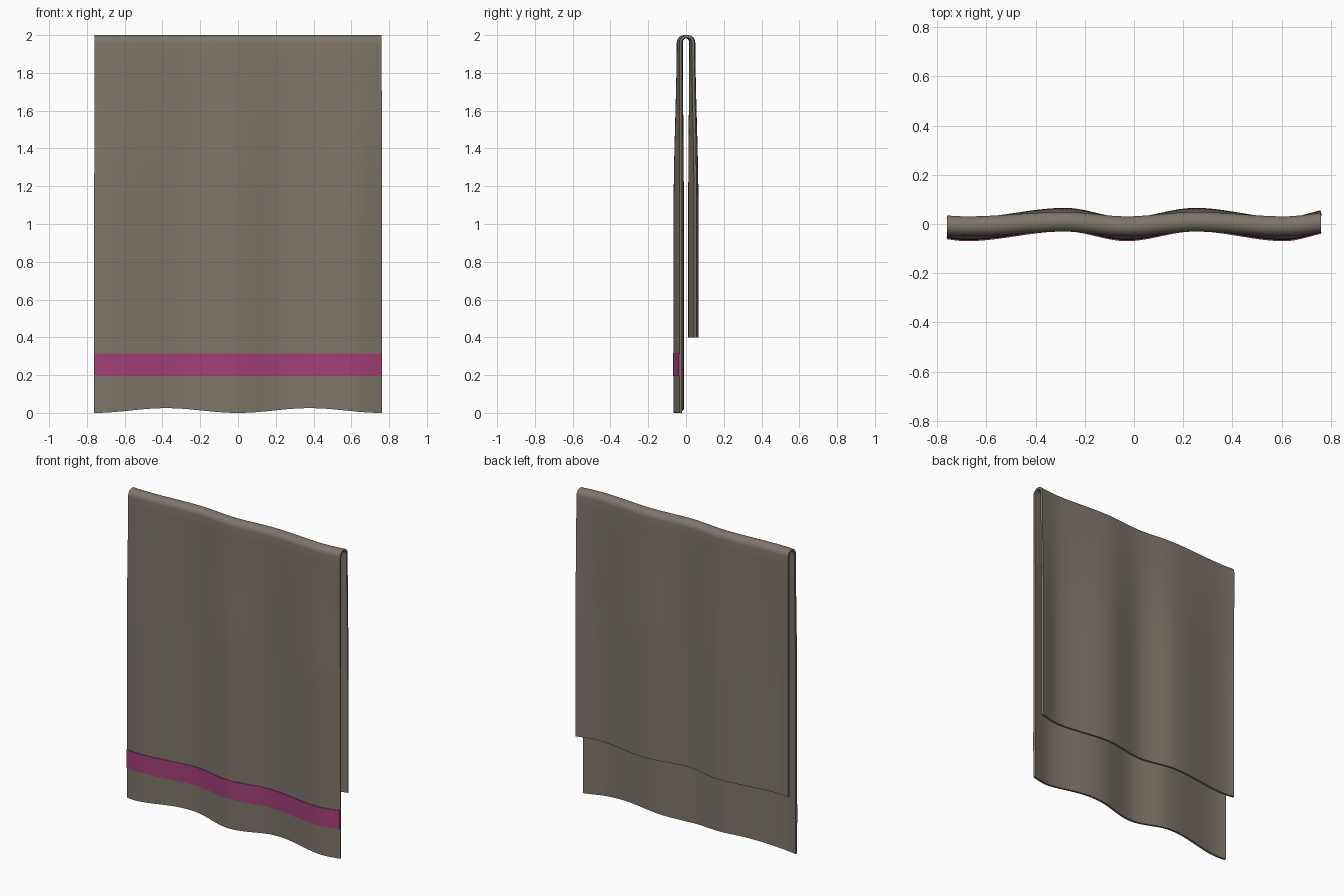
import bpy, bmesh, math

if "Cube" in bpy.data.objects:
    bpy.data.objects.remove(bpy.data.objects["Cube"])

HALF_W, TOP, THICK = 0.76, 2.0, 0.014
RADIUS = 0.033
ARC_Z = TOP - THICK / 2 - RADIUS
# Fold extremes across the width: (x, relative depth)
FOLDS = [(-0.86, 0), (-0.68, -1), (-0.28, 1), (-0.03, -1), (0.25, 1), (0.61, -1), (0.83, 1)]
COLUMNS = 72


def ease(t):
    t = max(0.0, min(1.0, t))
    return t * t * (3 - 2 * t)


def fold(x):
    for (x0, a), (x1, b) in zip(FOLDS, FOLDS[1:]):
        if x <= x1:
            return a + (b - a) * ease((x - x0) / (x1 - x0))
    return 1.0


def drape(x, y, z):
    """Spread and ripple the cloth more the further it hangs below the bar."""
    k = ease((TOP - z) / 0.9)
    spread = 1 + 0.17 * k
    return y * spread + fold(x) * (0.009 + 0.011 * k)


def sheet(name, profile, thickness, color, hem=0.0):
    """Sweep a (y, z) profile across the width and thicken it."""
    bm = bmesh.new()
    rows = []
    for y, z in profile:
        row = []
        for i in range(COLUMNS + 1):
            x = -HALF_W + 2 * HALF_W * i / COLUMNS
            lift = 0.0
            if y < 0 and hem:
                lift = hem * (1 - math.cos(2 * math.pi * x / HALF_W)) / 2
                lift *= max(0.0, 1 - z / 0.19)
            row.append(bm.verts.new((x, drape(x, y, z), z + lift)))
        rows.append(row)
    for a, b in zip(rows, rows[1:]):
        for i in range(COLUMNS):
            bm.faces.new((a[i], a[i + 1], b[i + 1], b[i]))
    mesh = bpy.data.meshes.new(name)
    bm.to_mesh(mesh)
    bm.free()
    obj = bpy.data.objects.new(name, mesh)
    bpy.context.collection.objects.link(obj)
    mat = bpy.data.materials.new(name + "_colour")
    mat.diffuse_color = (*color, 1)
    mat.use_nodes = True
    mat.node_tree.nodes["Principled BSDF"].inputs["Base Color"].default_value = mat.diffuse_color
    mesh.materials.append(mat)
    solid = obj.modifiers.new("thickness", 'SOLIDIFY')
    solid.thickness, solid.offset = thickness, 0
    bpy.ops.object.select_all(action='DESELECT')
    bpy.context.view_layer.objects.active = obj
    obj.select_set(True)
    bpy.ops.object.modifier_apply(modifier=solid.name)
    bpy.ops.object.shade_smooth_by_angle(angle=math.radians(40))
    return obj


# Towel: long front panel, rounded fold over the top, shorter back panel
front = [(-RADIUS, ARC_Z * i / 30) for i in range(30)]
arc = [(-RADIUS * math.cos(math.pi * i / 14), ARC_Z + RADIUS * math.sin(math.pi * i / 14))
       for i in range(15)]
back = [(RADIUS, ARC_Z + (0.4 - ARC_Z) * i / 24) for i in range(1, 25)]
sheet("towel", front + arc + back, THICK, (0.21, 0.18, 0.145), hem=0.025)

# Coloured band lying on the front panel near the hem
band = [(-RADIUS - 0.007, 0.195 + 0.12 * i / 4) for i in range(5)]
sheet("stripe", band, 0.006, (0.36, 0.05, 0.18))
